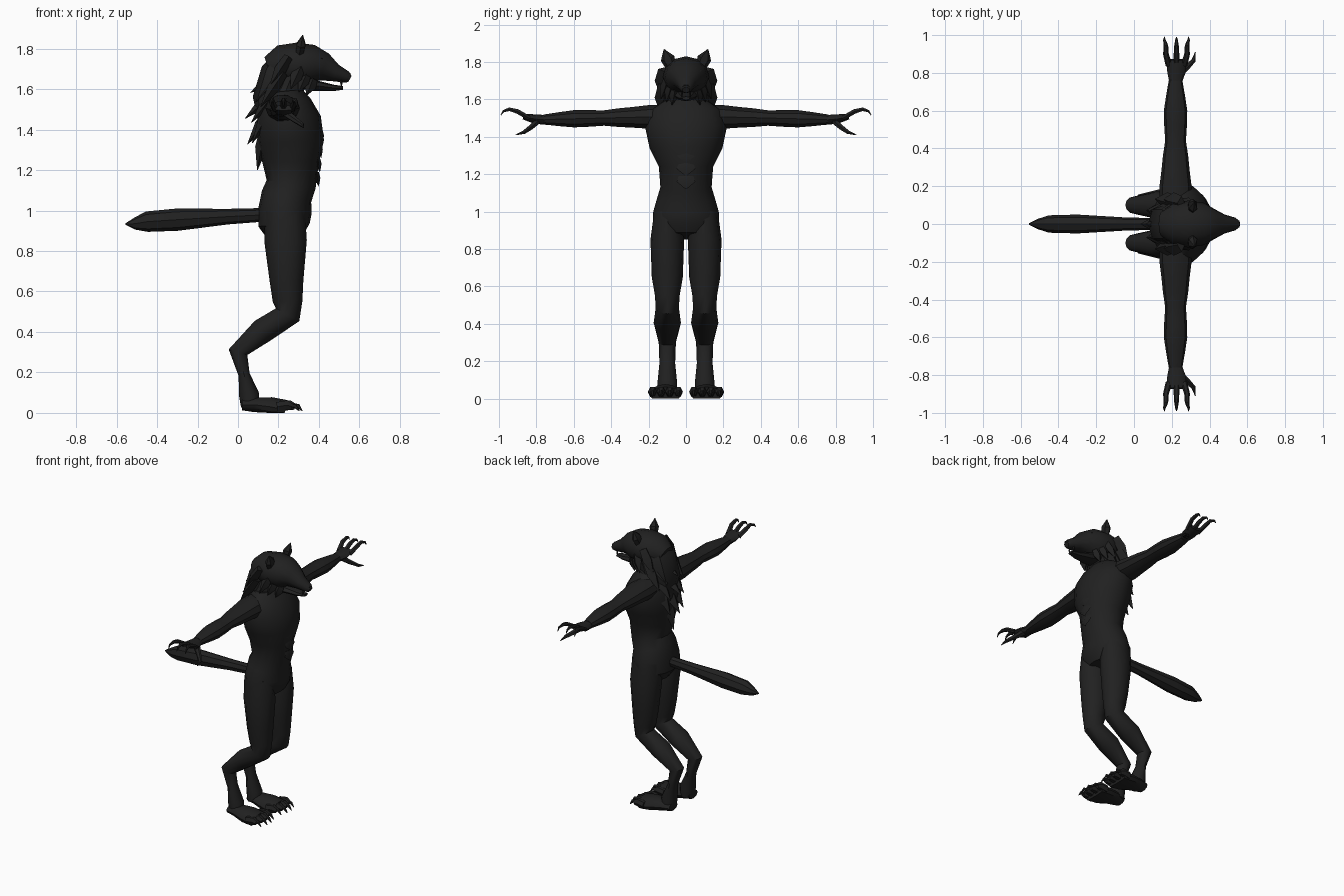
import bpy, bmesh, math
from mathutils import Vector

default_cube = bpy.data.objects.get("Cube")
if default_cube:
    bpy.data.objects.remove(default_cube)

fur = bpy.data.materials.new("charcoal_fur")
fur.use_nodes = True
fur.diffuse_color = (.015, .015, .015, 1)
fur.node_tree.nodes["Principled BSDF"].inputs["Base Color"].default_value = fur.diffuse_color

ALONG_X, ALONG_Y = Vector((1, 0, 0)), Vector((0, 1, 0))
parts = []


def tube(name, path, widths, depths, side=ALONG_Y, sides=8, mirror=1):
    """Loft ellipses along a path; anything below the ground is flattened onto it."""
    bm = bmesh.new()
    points = [Vector((x, y * mirror, z)) for x, y, z in path]
    loops = []
    for i, (point, width, depth) in enumerate(zip(points, widths, depths)):
        tangent = Vector()
        if point != points[0]:
            tangent += (point - points[i - 1]).normalized()
        if point != points[-1]:
            tangent += (points[i + 1] - point).normalized()
        tangent.normalize()
        across = (side - tangent * side.dot(tangent)).normalized()
        upward = tangent.cross(across)
        loop = []
        for k in range(sides):
            angle = math.tau * k / sides
            corner = point + across * width * math.cos(angle) + upward * depth * math.sin(angle)
            corner.z = max(corner.z, 0)
            loop.append(bm.verts.new(corner))
        loops.append(loop)
    for low, high in zip(loops, loops[1:]):
        for k in range(sides):
            bm.faces.new((low[k - 1], low[k], high[k], high[k - 1]))
    bm.faces.new(loops[0])
    bm.faces.new(loops[-1])
    bmesh.ops.recalc_face_normals(bm, faces=bm.faces)
    mesh = bpy.data.meshes.new(name)
    bm.to_mesh(mesh)
    bm.free()
    mesh.materials.append(fur)
    part = bpy.data.objects.new(name, mesh)
    bpy.context.collection.objects.link(part)
    parts.append(part)


def profile(name, rows, flatness=1, y=0, **options):
    """Tube in a plane of constant y; each row is x, z, half width."""
    path = [(x, y, z) for x, z, width in rows]
    widths = [width for x, z, width in rows]
    tube(name, path, widths, [width * flatness for width in widths], **options)


def tuft(name, root, tip, width, thickness, mirror=1, sides=4):
    """Pointed lock of fur, thickest near its middle."""
    root, tip = Vector(root), Vector(tip)
    taper = (.8, 1, .05)
    tube(name, (root, root.lerp(tip, .45), tip), [width * t for t in taper],
         [thickness * t for t in taper], sides=sides, mirror=mirror)


def mane_lock(name, t, y, mirror=1):
    """Lock of the mane, from the crown (t = 0) down to the middle of the back (t = 1)."""
    root = (.26 - .13 * t, y, 1.79 - .39 * t)
    tip = (.035 + .3 * (t - .55) ** 2 + y / 2, y * 1.2, 1.71 - .51 * t - y / 2)
    tuft(name, root, tip, .048, .03, mirror)


# Torso rows: height, back, front, half width
torso = [(.87, .15, .33, .13), (.93, .1, .355, .178), (1, .1, .365, .175), (1.07, .115, .365, .155),
         (1.13, .14, .385, .137), (1.24, .12, .4, .145), (1.34, .1, .425, .195),
         (1.45, .09, .41, .218), (1.54, .12, .36, .195), (1.59, .15, .32, .12)]
tube("torso", [((back + front) / 2, 0, z) for z, back, front, width in torso],
     [width for z, back, front, width in torso],
     [(front - back) / 2 for z, back, front, width in torso], sides=16)
profile("neck", [(.21, 1.5, .13), (.24, 1.6, .105), (.28, 1.7, .1)], flatness=.8)
profile("tail", [(.15, .98, .03), (-.05, .97, .035), (-.3, .955, .05), (-.45, .945, .046),
                 (-.51, .935, .027), (-.555, .933, .004)], flatness=1.1)

# Head and muzzle
profile("head", [(.15, 1.7, .07), (.21, 1.72, .11), (.29, 1.72, .125), (.37, 1.72, .112),
                 (.425, 1.71, .08), (.48, 1.68, .05), (.535, 1.66, .034), (.553, 1.65, .02)],
        flatness=.88, sides=12)
profile("lower_jaw", [(.28, 1.64, .08), (.38, 1.618, .06), (.47, 1.606, .036), (.52, 1.606, .02)],
        flatness=.45)
profile("nose", [(.525, 1.677, .022), (.553, 1.665, .02)], flatness=.7, sides=6)

# Mane along the spine, and chest fur
profile("mane_core", [(.16, 1.42, .07), (.16, 1.55, .11), (.2, 1.68, .11), (.25, 1.79, .06)],
        flatness=.8)
for i in range(5):
    mane_lock("spine_mane", i / 4, 0)
for i in range(4):
    x, z = .405 - .006 * i, 1.4 - .07 * i
    tuft("chest_tuft", (x, 0, z), (x + .012, 0, z - .07), .05, .015)

# Arm half depths at even steps from chest to wrist
arm = (.085, .085, .075, .067, .055, .06, .062, .05, .036)

# Leg rows: x, height, half width, half depth
leg = [(.23, 1, .07, .1), (.235, .85, .09, .105), (.24, .65, .083, .083), (.245, .55, .066, .073),
       (.245, .485, .062, .066), (.12, .405, .073, .062), (0, .3, .046, .048),
       (.03, .19, .042, .028), (.055, .09, .052, .05), (.06, .03, .05, .045)]

for label, mirror in (("left", 1), ("right", -1)):
    # Head details
    tuft(label + "_ear", (.305, .083, 1.78), (.32, .118, 1.868), .038, .026, mirror, sides=6)
    tuft(label + "_brow", (.37, .07, 1.77), (.455, .03, 1.735), .03, .018, mirror)
    tuft(label + "_fang", (.51, .022, 1.645), (.512, .022, 1.61), .006, .006, mirror)
    for y, count in ((.06, 4), (.11, 2)):
        for i in range(count):
            mane_lock(label + "_mane_lock", (i + .4) / 5, y, mirror)
    for i in range(3):
        tuft(label + "_cheek_tuft", (.31 + .03 * i, .1 - .02 * i, 1.71 - .03 * i),
             (.26 + .04 * i, .135 - .03 * i, 1.6 - .015 * i), .025, .03, mirror)

    # Arm and palm
    tube(label + "_arm", [(.22, .12 + .08 * i, 1.508 - .002 * i) for i in range(len(arm))],
         arm, [depth * .78 for depth in arm], ALONG_X, 10, mirror)
    tube(label + "_palm", [(.22, .75, 1.49), (.225, .81, 1.495), (.225, .87, 1.508)],
         (.034, .05, .052), (.026, .025, .015), ALONG_X, mirror=mirror)

    # Curved, clawed fingers and thumb
    for spread in (-1, 0, 1):
        root, knuckle, tip = (.225 + spread * reach for reach in (.04, .056, .064))
        tube(label + "_finger", [(root, .84, 1.5), (knuckle, .9, 1.535), (knuckle, .945, 1.547),
                                 (tip, .975, 1.537), (tip, .99, 1.515)],
             (.018, .015, .012, .007, .002), (.014, .014, .011, .007, .002),
             ALONG_X, 6, mirror)
    tube(label + "_thumb", [(.235, .79, 1.485), (.28, .83, 1.45), (.315, .865, 1.425), (.325, .91, 1.41)],
         (.024, .017, .012, .002), (.018, .015, .011, .002), ALONG_X, 6, mirror)

    # Leg and foot
    tube(label + "_leg", [(x, .1, z) for x, z, width, depth in leg],
         [width for x, z, width, depth in leg], [depth for x, z, width, depth in leg],
         sides=12, mirror=mirror)
    profile(label + "_foot", [(.02, .04, .045), (.08, .04, .06), (.16, .03, .08), (.235, .015, .082)],
            flatness=.6, y=.11, sides=12, mirror=mirror)

    # Toes and claws, the middle pair reaching further
    for offset in (-1.5, -.5, .5, 1.5):
        x, y = .235 - .015 * abs(offset), .11 + .046 * offset
        profile(label + "_toe", [(x - .02, .03, .023), (x + .03, .038, .024), (x + .055, .03, .015)],
                flatness=1.15, y=y, sides=6, mirror=mirror)
        profile(label + "_claw", [(x + .035, .04, .01), (x + .07, .034, .009), (x + .09, .01, .002)],
                flatness=1.2, y=y, sides=5, mirror=mirror)

# Soft shading with crisp folds
bpy.ops.object.select_all(action="DESELECT")
for part in parts:
    part.select_set(True)
bpy.context.view_layer.objects.active = parts[0]
bpy.ops.object.shade_smooth_by_angle(angle=math.radians(35))
